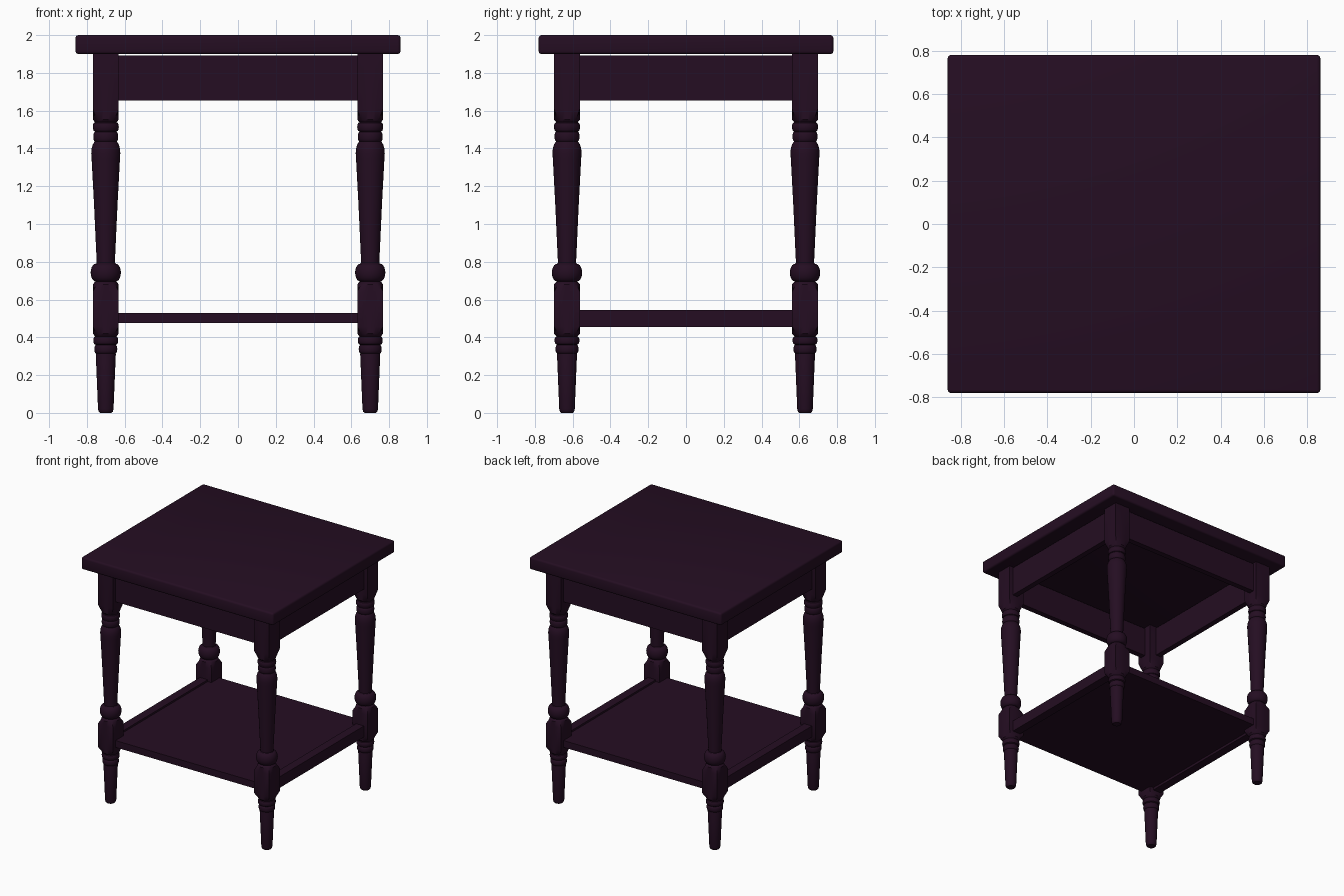
import bpy, bmesh, math

cube = bpy.data.objects.get("Cube")
if cube:
    bpy.data.objects.remove(cube, do_unlink=True)

# Single dark stained wood colour
wood = bpy.data.materials.new("dark plum wood")
wood.use_nodes = True
colour = (0.018, 0.0042, 0.016, 1)
wood.diffuse_color = colour
wood.node_tree.nodes["Principled BSDF"].inputs["Base Color"].default_value = colour

LEG_X, LEG_Y, HALF = 0.70, 0.63, 0.068


def finish(name, bm, angle):
    bmesh.ops.recalc_face_normals(bm, faces=bm.faces)
    mesh = bpy.data.meshes.new(name)
    bm.to_mesh(mesh)
    bm.free()
    mesh.materials.append(wood)
    obj = bpy.data.objects.new(name, mesh)
    bpy.context.collection.objects.link(obj)
    bpy.ops.object.select_all(action="DESELECT")
    obj.select_set(True)
    bpy.context.view_layer.objects.active = obj
    bpy.ops.object.shade_smooth_by_angle(angle=math.radians(angle))
    return obj


def board(name, centre, size, bevel=0.0, segments=1):
    bm = bmesh.new()
    bmesh.ops.create_cube(bm, size=1)
    for v in bm.verts:
        v.co = [c + s * p for c, s, p in zip(centre, size, v.co)]
    if bevel:
        bmesh.ops.bevel(bm, geom=bm.edges[:], offset=bevel, segments=segments,
                        profile=0.5, affect="EDGES")
    return finish(name, bm, 30)


def bead(low, high, inner, outer, steps=6):
    # Rounded ring bulging from the inner to the outer radius
    return [(low + (high - low) * (1 - math.cos(math.pi * i / steps)) / 2,
             inner + (outer - inner) * math.sin(math.pi * i / steps))
            for i in range(steps + 1)]


def block(low, high):
    # Square section whose corners fade to round at both ends
    fade = 0.05
    return [(low, 0.058), (low + 0.012, HALF), (low + fade, HALF * 1.42),
            (high - fade, HALF * 1.42), (high - 0.012, HALF), (high, 0.058)]


# Turned leg profile from foot to top, clipped to the square section
foot = [(0, 0.03), (0.006, 0.037), (0.02, 0.041), (0.31, 0.053)]
taper = [(0.795, 0.048), (1.1, 0.062), (1.345, 0.075), (1.375, 0.077),
         (1.40, 0.075), (1.42, 0.069), (1.435, 0.06)]
square_top = [(1.54, 0.058), (1.552, HALF), (1.61, HALF * 1.42), (1.9, HALF * 1.42)]
profile = (foot + bead(0.315, 0.36, 0.052, 0.061) + bead(0.362, 0.405, 0.056, 0.066)
           + block(0.407, 0.693) + bead(0.695, 0.79, 0.052, 0.08, 10) + taper
           + bead(1.437, 1.488, 0.058, 0.066) + bead(1.49, 1.538, 0.058, 0.069)
           + square_top)


def leg(name, x, y, sides=32):
    bm = bmesh.new()
    rings = []
    for z, radius in profile:
        is_block = 0.407 <= z <= 0.693 or z >= 1.54
        ring = []
        for i in range(sides):
            a = math.tau * i / sides
            c, s = math.cos(a), math.sin(a)
            r = min(radius, HALF / max(abs(c), abs(s))) if is_block else radius
            ring.append(bm.verts.new((x + r * c, y + r * s, z)))
        rings.append(ring)
    for a, b in zip(rings, rings[1:]):
        for i in range(sides):
            j = (i + 1) % sides
            bm.faces.new((a[i], a[j], b[j], b[i]))
    bm.faces.new(rings[0])
    bm.faces.new(rings[-1])
    finish(name, bm, 35)


# Table top with softened edges
board("table_top", (0, 0, 1.95), (1.72, 1.56, 0.1), 0.015, 3)

# Four legs
for end, sy in (("front", -1), ("back", 1)):
    for side, sx in (("left", 1), ("right", -1)):
        leg(f"{end}_{side}_leg", sx * LEG_X, sy * LEG_Y)

# Apron boards, set back from the leg faces
for end, s in (("front", -1), ("back", 1)):
    board(f"{end}_apron", (0, s * 0.645, 1.774), (1.36, 0.045, 0.238))
for side, s in (("left", 1), ("right", -1)):
    board(f"{side}_apron", (s * 0.715, 0, 1.774), (0.045, 1.22, 0.238))
    # Lower side rails carrying the shelf
    board(f"{side}_shelf_rail", (s * 0.70, 0, 0.50), (0.07, 1.2, 0.09))

# Lower shelf between the rails
board("lower_shelf", (0, 0, 0.5025), (1.36, 1.33, 0.055))
